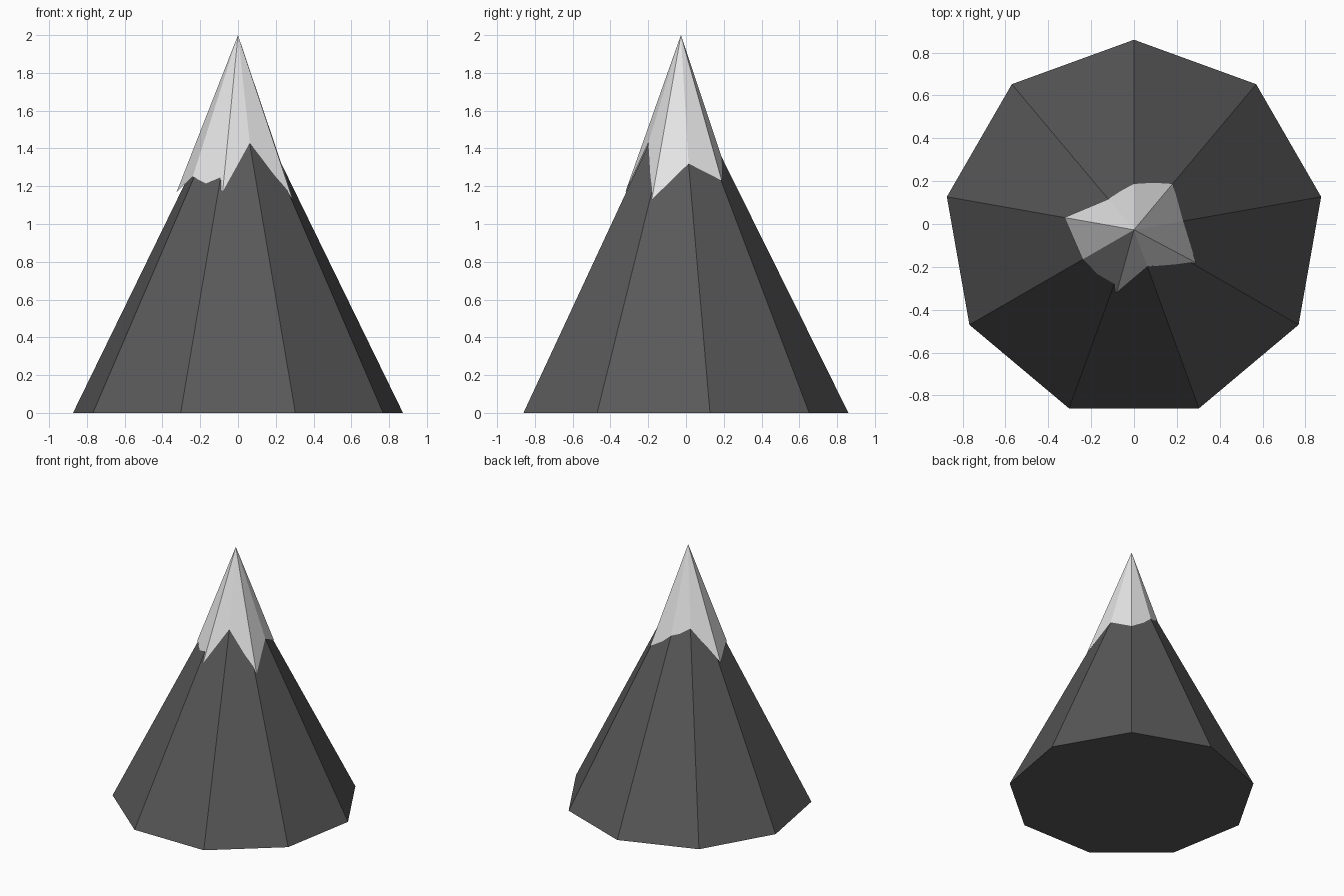
import bpy
import bmesh
from math import cos, sin, radians

cube = bpy.data.objects.get("Cube")
if cube:
    bpy.data.objects.remove(cube, do_unlink=True)

SIDES = 9
RADIUS = 0.887
CENTRE_Y = -0.027
ROCK_TOP = 1.79
SNOW_TOP = 2.0


def material(name, value):
    mat = bpy.data.materials.new(name)
    mat.use_nodes = True
    colour = (value, value, value, 1)
    mat.diffuse_color = colour
    mat.node_tree.nodes["Principled BSDF"].inputs["Base Color"].default_value = colour
    return mat


def polar(angle, radius, z):
    a = radians(angle)
    return (radius * cos(a), CENTRE_Y + radius * sin(a), z)


def cone(name, rim, top, mat, closed):
    """Flat-sided cone from a ring of points up to a peak."""
    bm = bmesh.new()
    ring = [bm.verts.new(p) for p in rim]
    peak = bm.verts.new((0, CENTRE_Y, top))
    for a, b in zip(ring, ring[1:] + ring[:1]):
        bm.faces.new((a, b, peak))
    if closed:
        bm.faces.new(ring[::-1])
    mesh = bpy.data.meshes.new(name)
    bm.to_mesh(mesh)
    bm.free()
    mesh.materials.append(mat)
    obj = bpy.data.objects.new(name, mesh)
    bpy.context.collection.objects.link(obj)
    return obj


# Rock body: nine-sided cone with a closed base
step = 360 / SIDES
cone("mountain_rock",
     [polar(90 + step * i, RADIUS, 0) for i in range(SIDES)],
     ROCK_TOP, material("dark grey rock", 0.1), True)

# Snow cap: ragged rim resting on the rock, as (angle, radius, height)
snow_rim = [(90, 0.22, 1.34), (130, 0.187, 1.42), (170, 0.33, 1.17),
            (210, 0.277, 1.25), (254.5, 0.305, 1.17), (290, 0.183, 1.43),
            (332, 0.328, 1.13), (370, 0.233, 1.32), (410, 0.282, 1.23)]
cone("snow_cap", [polar(*p) for p in snow_rim],
     SNOW_TOP, material("white snow", 0.8), False)
